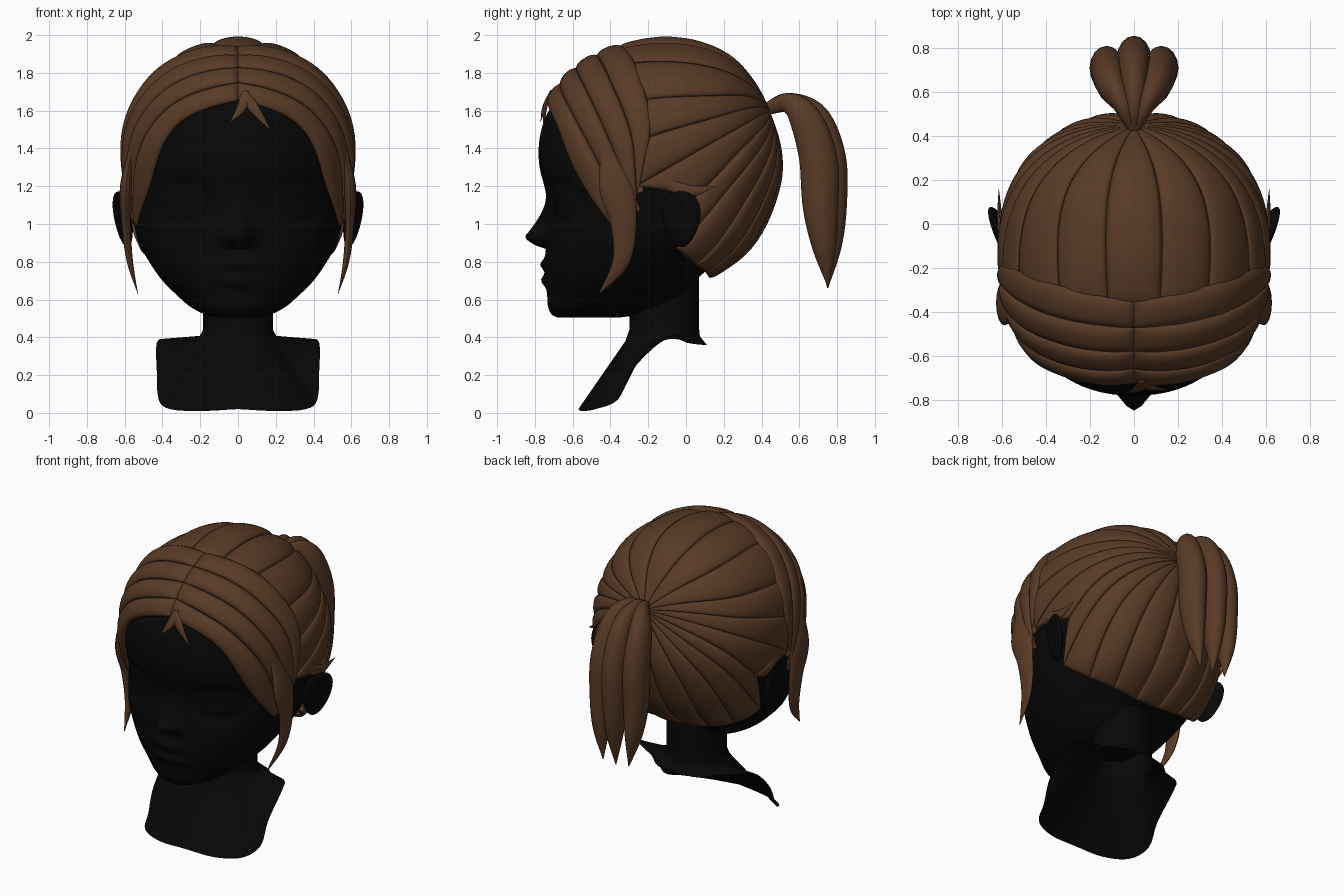
import bpy, bmesh, math
from mathutils import Vector
from mathutils.bvhtree import BVHTree

if "Cube" in bpy.data.objects:
    bpy.data.objects.remove(bpy.data.objects["Cube"])

CENTRE = Vector((0, -0.1, 1.25))
TIE = (0, 0.46, 1.6)


def material(name, rgb):
    m = bpy.data.materials.new(name)
    m.diffuse_color = (*rgb, 1)
    m.use_nodes = True
    m.node_tree.nodes["Principled BSDF"].inputs["Base Color"].default_value = m.diffuse_color
    return m


SKIN = material("skin", (0.002, 0.002, 0.002))
HAIR = material("hair", (0.098, 0.043, 0.019))


def spline(pts, t):
    """Catmull-Rom through tuples of any length, t in 0..1."""
    n = len(pts) - 1
    i = min(int(t * n), n - 1)
    u = t * n - i
    p1, p2 = pts[i], pts[i + 1]
    p0 = pts[i - 1] if i else [2 * a - b for a, b in zip(p1, p2)]
    p3 = pts[i + 2] if i + 2 <= n else [2 * b - a for a, b in zip(p1, p2)]
    return [0.5 * (2 * b + (c - a) * u + (2 * a - 5 * b + 4 * c - d) * u * u
                   + (3 * b - a - 3 * c + d) * u ** 3) for a, b, c, d in zip(p0, p1, p2, p3)]


def grid_mesh(rows, wrap=False, caps=False):
    bm = bmesh.new()
    vs = [[bm.verts.new(p) for p in r] for r in rows]
    n = len(rows[0])
    for a, b in zip(vs, vs[1:]):
        for j in range(n if wrap else n - 1):
            k = (j + 1) % n
            bm.faces.new((a[j], a[k], b[k], b[j]))
    if caps:
        bm.faces.new(vs[0][::-1])
        bm.faces.new(vs[-1])
        bmesh.ops.recalc_face_normals(bm, faces=bm.faces)
    return bm


def add(name, bm, mat, angle=50):
    me = bpy.data.meshes.new(name)
    bm.to_mesh(me)
    bm.free()
    ob = bpy.data.objects.new(name, me)
    bpy.context.collection.objects.link(ob)
    me.materials.append(mat)
    bpy.ops.object.select_all(action='DESELECT')
    ob.select_set(True)
    bpy.context.view_layer.objects.active = ob
    bpy.ops.object.shade_smooth_by_angle(angle=math.radians(angle))
    return ob


def loft(table, count, segs, p=2.2):
    """Stack of superellipse rings from (z, half width, front y, back y)."""
    rows = []
    for i in range(count + 1):
        z, w, yf, yb = spline(table, i / count)
        ring = []
        for j in range(segs):
            a = 2 * math.pi * j / segs
            c, s = math.cos(a), math.sin(a)
            f = lambda v: math.copysign(abs(v) ** (2 / p), v)
            ring.append(Vector((w * f(s), (yf + yb) / 2 - (yb - yf) / 2 * f(c), z)))
        rows.append(ring)
    return rows


# Head with nose, lips and closed eyes
head = loft([(.505, .1, -.68, -.35), (.52, .17, -.71, -.25), (.56, .25, -.73, -.1), (.62, .32, -.735, 0),
             (.7, .4, -.74, .05), (.8, .47, -.745, .16), (.9, .525, -.74, .25), (1.0, .55, -.73, .33),
             (1.1, .56, -.73, .385), (1.2, .565, -.75, .42), (1.3, .565, -.775, .44), (1.4, .56, -.78, .44),
             (1.5, .545, -.765, .41), (1.6, .505, -.725, .36), (1.72, .42, -.61, .28), (1.85, .27, -.42, .13),
             (1.92, .08, -.2, -.03)], 90, 128)


def bell(v, s):
    return math.exp(-(v / s) ** 2)


for ring in head:
    for v in ring:
        if v.y > -0.3:
            continue
        x, z = abs(v.x), v.z
        h = max(0, (1.17 - z) / .24) ** 1.5 if z > .93 else max(0, (z - .87) / .06) ** .6
        nose = .12 * h * bell(x, .045 + .035 * h)
        lips = .028 * bell(x, .11) * (bell(z - .785, .028) + bell(z - .7, .03))
        d = math.hypot((x - .3) / .14, (z - 1.11) / .1)
        v.y += .015 * bell(d - 1, .25) + .008 * bell(d, .9) - nose - lips
add("head", grid_mesh(head, True, True), SKIN)

# Neck flaring into an open chest plate
half = [(0, -.57, .02), (.2, -.55, .01), (.36, -.48, .02), (.42, -.36, .07), (.43, -.29, .22),
        (.43, -.14, .37), (.38, -.05, .39), (.25, .01, .37), (.15, .09, .36), (0, .11, .36)]
rim = half + [(-x, y, z) for x, y, z in half[-2::-1]]
N = 72
neck = [Vector((.185 * math.sin(2 * math.pi * j / N), -.115 - .185 * math.cos(2 * math.pi * j / N), 0))
        for j in range(N)]
edge = [Vector(spline(rim, j / N)) for j in range(N)]
rows = [[p + Vector((0, 0, z)) for p in neck] for z in (.78, .7, .6, .5, .44)]
for t in (.08, .3, .6, .85, 1):
    rows.append([(p + Vector((0, 0, .41))).lerp(e, t) for p, e in zip(neck, edge)])
add("neck_and_chest", grid_mesh(rows, True), SKIN)

# Ears: flattened balls with a hollow
for s, side in ((1, "right"), (-1, "left")):
    bm = bmesh.new()
    bmesh.ops.create_uvsphere(bm, u_segments=32, v_segments=24, radius=1)
    for v in bm.verts:
        x, y, z = v.co
        hollow = .8 * bell(math.hypot(y - .05, z - .1), .55) if x > 0 else 0
        y *= 1 + .25 * z
        v.co = (s * (.61 + .035 * (x - hollow) + .035 * y + .025 * z), -.025 + .1 * y, 1.025 + .148 * z)
    bmesh.ops.recalc_face_normals(bm, faces=bm.faces)
    add("ear_" + side, bm, SKIN)

# Invisible guide surface the hair lies on
shell = grid_mesh(loft([(.6, .22, -.5, 0), (.66, .34, -.55, .08), (.73, .45, -.6, .15), (.85, .53, -.68, .31),
                        (1.0, .575, -.7, .415), (1.2, .6, -.73, .49), (1.35, .61, -.76, .505),
                        (1.5, .595, -.76, .48), (1.65, .54, -.72, .425), (1.8, .435, -.605, .32),
                        (1.9, .295, -.45, .2), (1.96, .14, -.26, .05), (1.98, .01, -.12, -.1)], 60, 96),
                  True, True)
GUIDE = BVHTree.FromBMesh(shell)
shell.free()


def patch(name, a, b, bulge, base=0.0, n=30, m=12):
    """Puffed lock of hair between two edge curves on the guide surface."""
    rows = []
    for i in range(n + 1):
        t = i / n
        A, B = Vector(spline(a, t)), Vector(spline(b, t))
        fade = min(1, (A - B).length / .15) * min(1, t / .08) ** .5
        row = []
        for j in range(m + 1):
            s = j / m
            p = A.lerp(B, s)
            d = (p - CENTRE).normalized()
            hit = GUIDE.ray_cast(CENTRE, d)[0] or p
            row.append(hit + d * (base + bulge * fade * (1 - abs(2 * s - 1) ** 3.2) - .006))
        rows.append(row)
    bm = grid_mesh(rows)
    bmesh.ops.remove_doubles(bm, verts=bm.verts, dist=1e-5)
    bm.normal_update()
    if sum(f.normal.dot(f.calc_center_median() - CENTRE) * f.calc_area() for f in bm.faces) < 0:
        bmesh.ops.reverse_faces(bm, faces=bm.faces)
    ob = add(name, bm, HAIR)
    mod = ob.modifiers.new("thickness", 'SOLIDIFY')
    mod.thickness, mod.offset = .035, -1


def tube(name, pts, side, flat, sides=16, n=32):
    """Tapered lock along (x, y, z, radius); flat scales the other axis."""
    rows = []
    for i in range(n + 1):
        t = i / n
        *p, r = spline(pts, t)
        tan = Vector(spline(pts, min(1, t + .01))[:3]) - Vector(spline(pts, max(0, t - .01))[:3])
        nrm = tan.cross(Vector(side)).normalized()
        sd = nrm.cross(tan).normalized()
        r = max(r, .002)
        rows.append([Vector(p) + sd * r * math.cos(2 * math.pi * j / sides)
                     + nrm * r * flat * math.sin(2 * math.pi * j / sides) for j in range(sides)])
    add(name, grid_mesh(rows, True, True), HAIR)


def flip(pts, s):
    return [(s * p[0], *p[1:]) for p in pts]


# Swept-back locks fanning from hairline to tie
starts = [(.12, -.38, 1.93), (.34, -.34, 1.85), (.54, -.28, 1.66), (.6, -.25, 1.44), (.6, -.26, 1.2),
          (.6, .06, 1.14), (.54, -.05, .86), (.45, .07, .73), (.27, .12, .71), (.09, .13, .7)]


def fan(p):
    mid = [.45 * a + .55 * b for a, b in zip(p, TIE)]
    return [p, (.72 * p[0], mid[1], mid[2]), TIE]


lines = [fan(p) for p in starts]
for k in (0, -1):
    patch("middle_lock", lines[k], flip(lines[k], -1), .02)

# Fringe bands sweeping from the parting to the temples
bands = [[(-.01, -.36, 1.96), (.38, -.27, 1.85), (.6, -.19, 1.55), (.6, -.24, 1.22)],
         [(-.01, -.48, 1.91), (.38, -.42, 1.8), (.6, -.3, 1.5), (.6, -.26, 1.16)],
         [(-.01, -.58, 1.83), (.38, -.52, 1.7), (.58, -.4, 1.42), (.6, -.28, 1.05)],
         [(-.01, -.66, 1.75), (.36, -.6, 1.6), (.54, -.47, 1.33), (.58, -.36, 1.0)],
         [(-.01, -.73, 1.66), (.32, -.67, 1.51), (.48, -.56, 1.2), (.56, -.41, .98)]]
for s, side in ((1, "right"), (-1, "left")):
    for i in range(len(lines) - 1):
        patch(f"swept_lock_{side}", flip(lines[i], s), flip(lines[i + 1], s), .018)
    for i in range(4):
        patch(f"fringe_band_{side}", flip(bands[i], s), flip(bands[i + 1], s), .022 + .002 * i, .012)
    # Long lock hanging in front of the ear
    tube(f"side_lock_{side}", flip([(.56, -.42, 1.42, .03), (.592, -.37, 1.2, .09), (.592, -.33, 1.0, .068),
                                    (.572, -.345, .8, .045), (.53, -.46, .63, .002)], s), (0, 1, 0), .36)
    # Small flick above the ear
    tube(f"ear_flick_{side}", flip([(.6, -.12, 1.22, .03), (.61, .02, 1.175, .03), (.615, .16, 1.2, .002)], s),
         (0, 0, 1), .4)

# Two small tufts at the parting
tube("tuft_left", [(.04, -.715, 1.7, .02), (.02, -.75, 1.62, .025), (-.04, -.77, 1.54, .002)], (1, 0, 0), .4)
tube("tuft_right", [(.03, -.715, 1.7, .02), (.08, -.745, 1.62, .028), (.17, -.755, 1.5, .002)], (1, 0, 0), .4)

# Ponytail of three locks
for x, dy, name in ((0, .015, "middle"), (.12, -.03, "right"), (-.12, -.03, "left")):
    path = [(0, .43, 1.61, .025), (.45 * x, .54, 1.64, .042), (.85 * x, .66 + dy, 1.56, .065),
            (x, .73 + dy, 1.35, .078), (1.05 * x, .742 + dy, 1.1, .073), (x, .75 + dy * .6, .88, .05),
            (.8 * x, .75, .66 + abs(x) * .1, .002)]
    tube("ponytail_" + name, path, (1, 0, 0), 1.3)
